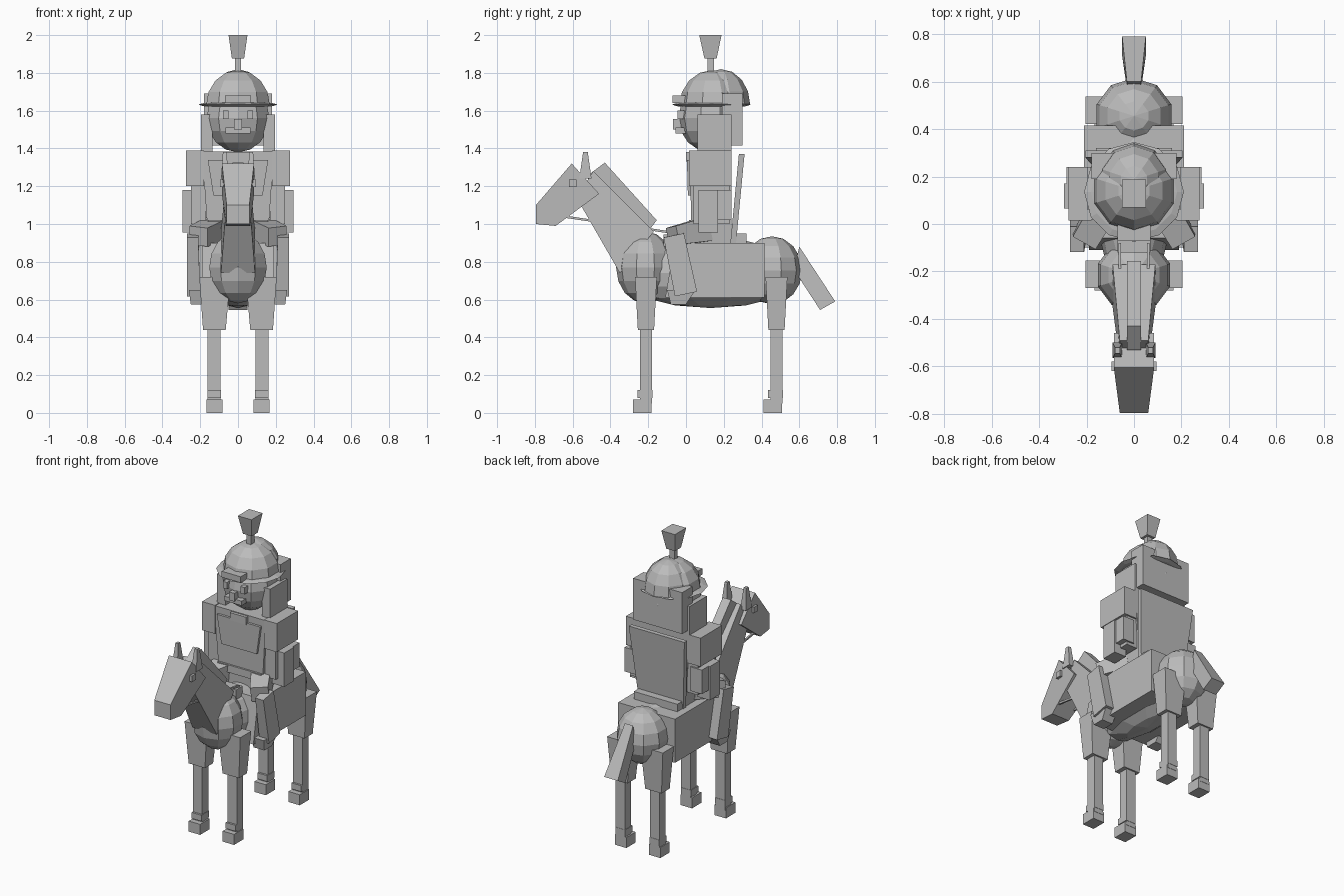
import bpy, bmesh, math
from mathutils import Vector

if "Cube" in bpy.data.objects:
    bpy.data.objects.remove(bpy.data.objects["Cube"])

grey = bpy.data.materials.new("plain grey")
grey.diffuse_color = (0.5, 0.5, 0.5, 1)
grey.use_nodes = True
grey.node_tree.nodes["Principled BSDF"].inputs["Base Color"].default_value = grey.diffuse_color


def finish(name, bm):
    bmesh.ops.recalc_face_normals(bm, faces=bm.faces)
    me = bpy.data.meshes.new(name)
    bm.to_mesh(me)
    bm.free()
    me.materials.append(grey)
    ob = bpy.data.objects.new(name, me)
    bpy.context.collection.objects.link(ob)
    return ob


def mirrored(ob):
    m = ob.modifiers.new("mirror", 'MIRROR')
    m.use_mirror_merge = False
    return ob


def taper(name, low, high):
    """Six-sided block between two rectangles (x0, x1, y0, y1, z)."""
    bm = bmesh.new()
    rings = []
    for x0, x1, y0, y1, z in (low, high):
        rings.append([bm.verts.new(p) for p in
                      ((x0, y0, z), (x1, y0, z), (x1, y1, z), (x0, y1, z))])
    a, b = rings
    bm.faces.new(a)
    bm.faces.new(b)
    for i in range(4):
        j = (i + 1) % 4
        bm.faces.new((a[i], a[j], b[j], b[i]))
    return finish(name, bm)


def box(name, x0, x1, y0, y1, z0, z1):
    return taper(name, (x0, x1, y0, y1, z0), (x0, x1, y0, y1, z1))


def slab(name, points):
    """Side profile of (y, z, half width), solid across x."""
    bm = bmesh.new()
    l = [bm.verts.new((-w, y, z)) for y, z, w in points]
    r = [bm.verts.new((w, y, z)) for y, z, w in points]
    bm.faces.new(l)
    bm.faces.new(r)
    for i in range(len(l)):
        j = (i + 1) % len(l)
        bm.faces.new((l[i], l[j], r[j], r[i]))
    return finish(name, bm)


def ball(name, y, z, rx, ry, rz, seg=10, rings=8, dome=False):
    bm = bmesh.new()
    bmesh.ops.create_uvsphere(bm, u_segments=seg, v_segments=rings, radius=1)
    if dome:
        bmesh.ops.bisect_plane(bm, geom=bm.verts[:] + bm.edges[:] + bm.faces[:],
                               plane_co=(0, 0, 0), plane_no=(0, 0, -1), clear_outer=True)
        bmesh.ops.holes_fill(bm, edges=[e for e in bm.edges if e.is_boundary])
    for v in bm.verts:
        v.co = Vector((v.co.x * rx, v.co.y * ry + y, v.co.z * rz + z))
    return finish(name, bm)


def beam(name, a, b, w, d, w2=None, d2=None):
    """Rectangular bar from point a to point b."""
    a, b = Vector(a), Vector(b)
    axis = (b - a).normalized()
    u = axis.cross(Vector((1, 0, 0))).normalized()
    s = u.cross(axis)
    bm = bmesh.new()
    rings = [[bm.verts.new(p + s * i * ww + u * j * dd)
              for i, j in ((-1, -1), (1, -1), (1, 1), (-1, 1))]
             for p, ww, dd in ((a, w, d), (b, w2 or w, d2 or d))]
    p, q = rings
    bm.faces.new(p)
    bm.faces.new(q)
    for i in range(4):
        j = (i + 1) % 4
        bm.faces.new((p[i], p[j], q[j], q[i]))
    return finish(name, bm)


# horse body
ball("horse_belly", 0.13, 0.74, 0.16, 0.49, 0.185)
ball("horse_rump", 0.455, 0.755, 0.165, 0.16, 0.18)
ball("horse_chest", -0.215, 0.77, 0.16, 0.155, 0.19)

# horse legs, front and back pairs
for end, y in (("front", -0.212), ("back", 0.479)):
    mirrored(taper(end + "_upper_leg", (0.065, 0.185, y - 0.043, y + 0.043, 0.44),
                   (0.04, 0.205, y - 0.058, y + 0.058, 0.72)))
    mirrored(box(end + "_lower_leg", 0.093, 0.162, y - 0.032, y + 0.032, 0.05, 0.45))
    mirrored(box(end + "_fetlock", 0.089, 0.162, y - 0.045, y + 0.034, 0.08, 0.12))
    mirrored(box(end + "_hoof", 0.083, 0.167, y - 0.068, y + 0.03, 0, 0.07))

# horse neck, head and tail
slab("horse_neck", [(-0.35, 0.74, 0.09), (-0.17, 0.96, 0.09),
                    (-0.49, 1.28, 0.06), (-0.58, 1.14, 0.06)])
slab("mane", [(-0.2, 0.96, 0.03), (-0.155, 1.02, 0.03),
              (-0.43, 1.325, 0.03), (-0.53, 1.25, 0.03)])
slab("horse_head", [(-0.605, 1.32, 0.085), (-0.46, 1.16, 0.085), (-0.69, 0.99, 0.065),
                    (-0.795, 1.0, 0.06), (-0.795, 1.1, 0.06)])
mirrored(taper("horse_ear", (0.05, 0.09, -0.565, -0.5, 1.24), (0.06, 0.08, -0.545, -0.52, 1.38)))
mirrored(box("horse_eye", 0.07, 0.095, -0.62, -0.58, 1.195, 1.235))
slab("tail", [(0.6, 0.88, 0.03), (0.79, 0.59, 0.05), (0.71, 0.545, 0.05), (0.57, 0.76, 0.03)])
mirrored(beam("rein", (0.06, -0.65, 1.04), (0.06, -0.08, 0.955), 0.006, 0.006))

# saddle
box("saddle_blanket", -0.21, 0.21, 0.0, 0.415, 0.61, 0.9)
taper("saddle_front", (-0.19, 0.19, -0.11, 0.02, 0.61), (-0.19, 0.19, -0.06, 0.02, 0.9))
box("saddle_pommel", -0.07, 0.07, -0.12, -0.05, 0.88, 0.945)
box("saddle_cantle", -0.16, 0.16, 0.25, 0.32, 0.89, 0.95)

# rider torso
taper("torso", (-0.155, 0.155, 0.03, 0.24, 0.88), (-0.19, 0.19, 0.02, 0.24, 1.385))
taper("cape", (-0.165, 0.165, 0.235, 0.265, 0.9), (-0.205, 0.205, 0.28, 0.31, 1.37))
taper("chest_plate", (-0.13, 0.13, 0.01, 0.06, 1.15), (-0.16, 0.16, 0.005, 0.06, 1.34))
box("belt", -0.16, 0.16, 0.015, 0.06, 0.97, 1.02)
box("collar", -0.06, 0.06, 0.0, 0.06, 1.33, 1.38)

# rider arms
mirrored(box("shoulder", 0.18, 0.275, 0.015, 0.24, 1.2, 1.39))
mirrored(box("upper_arm", 0.17, 0.25, 0.04, 0.23, 1.0, 1.33))
mirrored(box("elbow_guard", 0.2, 0.285, 0.07, 0.24, 1.02, 1.18))
mirrored(box("forearm", 0.205, 0.295, 0.065, 0.17, 0.955, 1.18))

# rider legs
mirrored(beam("thigh", (0.11, 0.1, 0.97), (0.21, -0.07, 0.935), 0.06, 0.065, 0.055, 0.05))
mirrored(beam("shin", (0.24, -0.065, 0.94), (0.235, 0.0, 0.63), 0.03, 0.055, 0.035, 0.06))
mirrored(taper("boot", (0.17, 0.25, -0.08, 0.0, 0.575), (0.17, 0.26, -0.1, 0.05, 0.65)))

# rider head and face
ball("rider_head", 0.13, 1.56, 0.175, 0.17, 0.18)
box("moustache", -0.065, 0.065, -0.055, 0.0, 1.48, 1.51)
box("nose", -0.02, 0.02, -0.068, 0.0, 1.5, 1.555)
mirrored(box("rider_eye", 0.05, 0.08, -0.045, 0.02, 1.555, 1.6))
box("back_hair", -0.18, 0.18, 0.19, 0.298, 1.415, 1.69)
mirrored(box("side_hair", 0.135, 0.195, 0.06, 0.24, 1.385, 1.58))

# helmet with brim, back shell, badge and plume
ball("helmet_dome", 0.14, 1.625, 0.178, 0.175, 0.19, dome=True)
ball("helmet_brim", 0.135, 1.632, 0.21, 0.21, 0.017, 12, 6)
ball("helmet_back", 0.185, 1.63, 0.15, 0.155, 0.19, dome=True)
box("helmet_badge", -0.07, 0.07, -0.072, 0.02, 1.64, 1.68)
box("plume_stem", -0.017, 0.017, 0.113, 0.147, 1.79, 1.88)
taper("plume", (-0.032, 0.032, 0.098, 0.162, 1.875), (-0.05, 0.05, 0.07, 0.188, 2.0))
